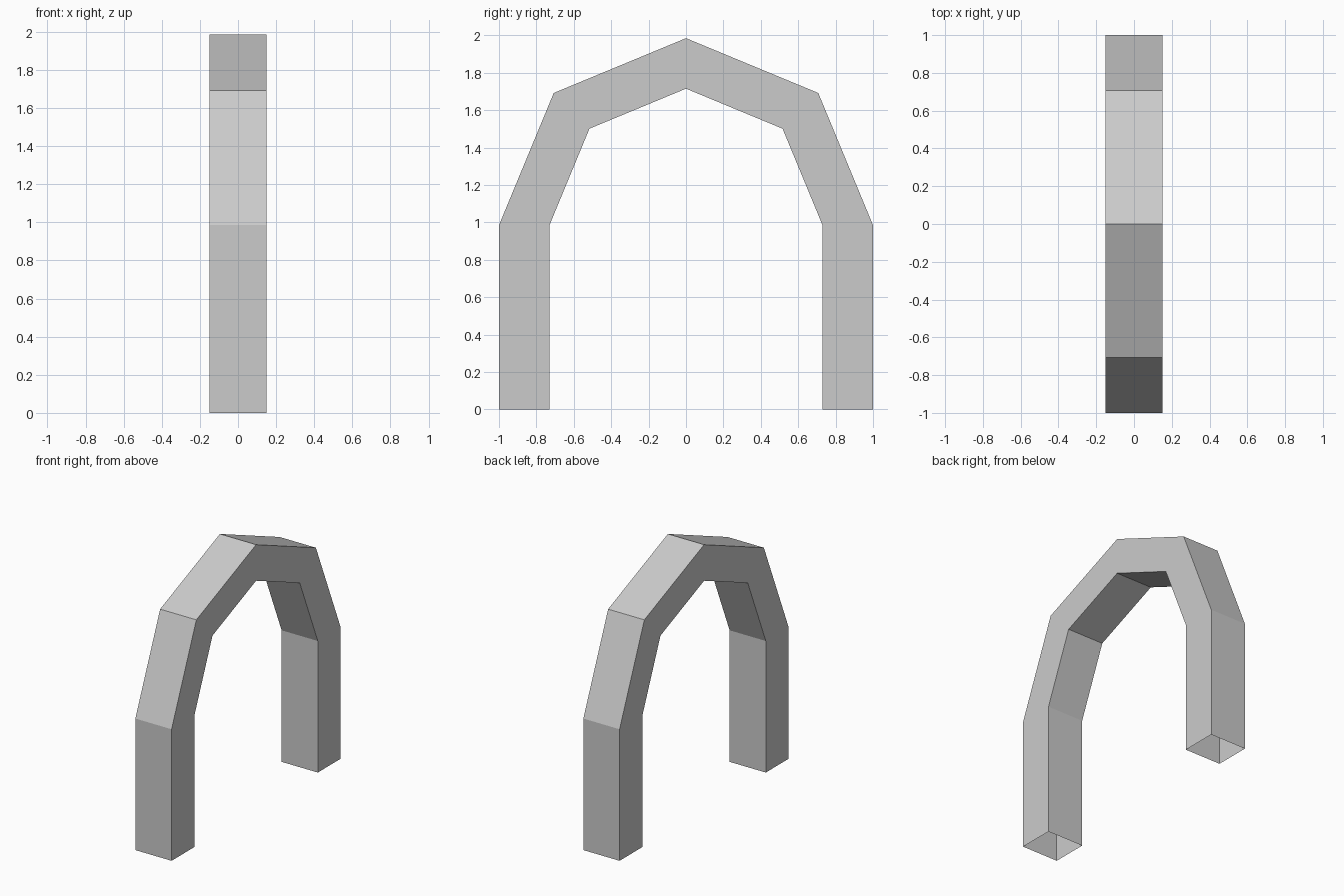
import bpy, bmesh
from math import cos, sin, pi

if "Cube" in bpy.data.objects:
    bpy.data.objects.remove(bpy.data.objects["Cube"])

HALF_W = 0.15              # half depth of the arch along x
R_OUT, R_IN = 1.0, 0.73    # outer and inner radius
SPRING = 0.985             # height where the curve starts
SEGMENTS = 4               # facets over the half circle


def arch_path(r):
    """Left foot, half octagon, right foot as (y, z) points."""
    curve = [(-r * cos(pi * i / SEGMENTS), SPRING + r * sin(pi * i / SEGMENTS))
             for i in range(SEGMENTS + 1)]
    return [(-r, 0.0)] + curve + [(r, 0.0)]


# Rectangular section swept along the arch, feet left open underneath
bm = bmesh.new()
rings = []
for (yo, zo), (yi, zi) in zip(arch_path(R_OUT), arch_path(R_IN)):
    section = [(-HALF_W, yo, zo), (HALF_W, yo, zo),
               (HALF_W, yi, zi), (-HALF_W, yi, zi)]
    rings.append([bm.verts.new(co) for co in section])

for a, b in zip(rings, rings[1:]):
    for i in range(4):
        j = (i + 1) % 4
        bm.faces.new((a[i], a[j], b[j], b[i]))

mesh = bpy.data.meshes.new("arch")
bm.to_mesh(mesh)
bm.free()
bpy.context.collection.objects.link(bpy.data.objects.new("arch", mesh))
